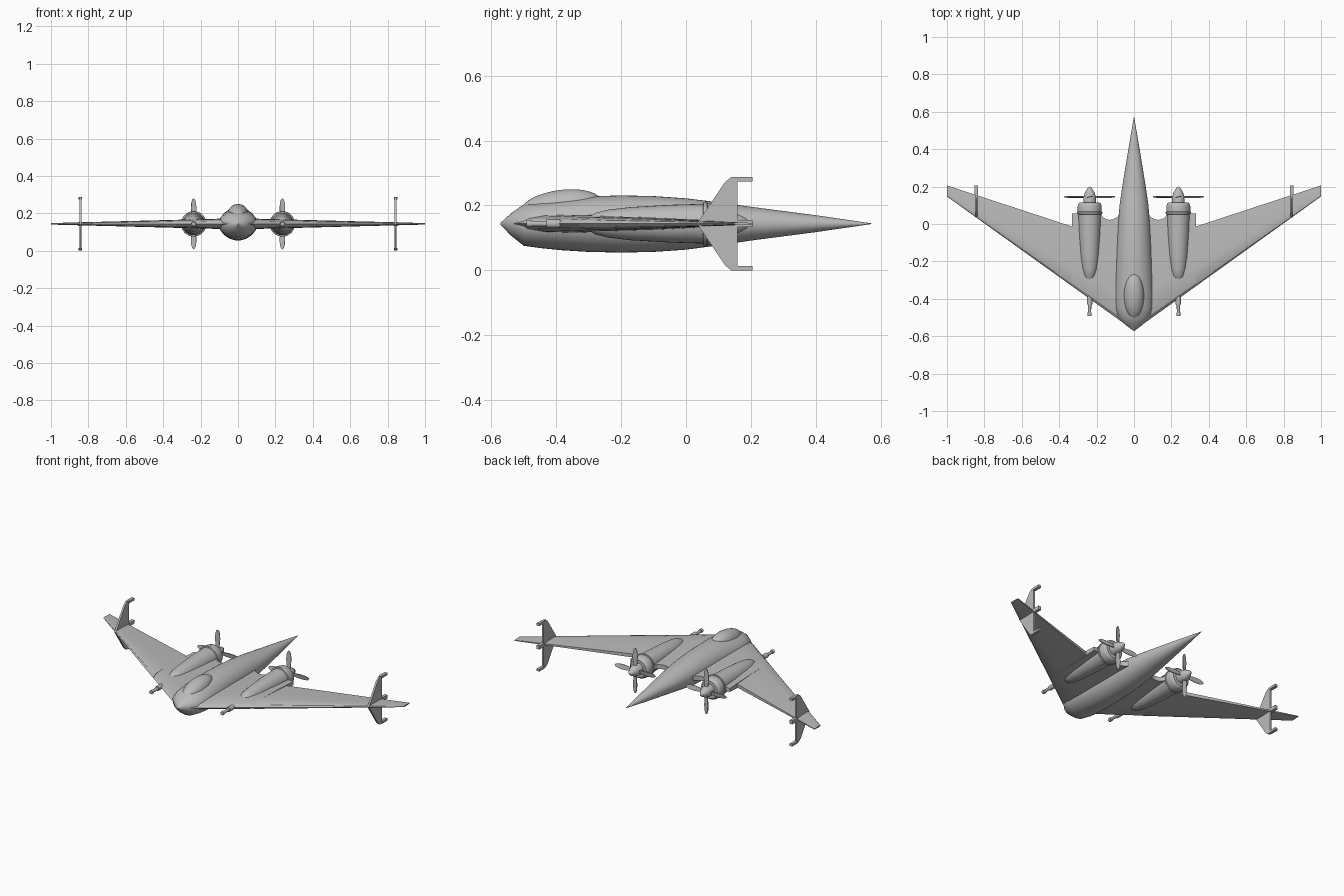
import bpy, bmesh, math
from mathutils import Vector, Matrix

if "Cube" in bpy.data.objects:
    bpy.data.objects.remove(bpy.data.objects["Cube"])

ZC = 0.144   # height of the wing plane

grey = bpy.data.materials.new("light grey")
grey.diffuse_color = (0.5, 0.5, 0.5, 1)
grey.use_nodes = True
grey.node_tree.nodes["Principled BSDF"].inputs["Base Color"].default_value = grey.diffuse_color


def finish(name, bm, angle=35):
    bmesh.ops.remove_doubles(bm, verts=bm.verts, dist=1e-5)
    bmesh.ops.recalc_face_normals(bm, faces=bm.faces)
    me = bpy.data.meshes.new(name)
    bm.to_mesh(me)
    bm.free()
    ob = bpy.data.objects.new(name, me)
    bpy.context.collection.objects.link(ob)
    me.materials.append(grey)
    bpy.ops.object.select_all(action='DESELECT')
    ob.select_set(True)
    bpy.context.view_layer.objects.active = ob
    bpy.ops.object.shade_smooth_by_angle(angle=math.radians(angle))
    return ob


def loft(name, rings, angle=35):
    bm = bmesh.new()
    vs = [[bm.verts.new(p) for p in r] for r in rings]
    n = len(rings[0])
    for a, b in zip(vs, vs[1:]):
        for i in range(n):
            j = (i + 1) % n
            bm.faces.new((a[i], a[j], b[j], b[i]))
    bm.faces.new(vs[0])
    bm.faces.new(vs[-1])
    return finish(name, bm, angle)


def lathe(name, x, profile, n=32):
    # profile of (y, radius) spun about a lengthwise axis
    return loft(name, [[(x + r * math.cos(k * math.tau / n), y, ZC + r * math.sin(k * math.tau / n))
                        for k in range(n)] for y, r in profile])


def plate(name, pts, thick, matrix):
    # flat outline in local XY, extruded evenly along local Z
    bm = bmesh.new()
    f = bm.faces.new([bm.verts.new((a, b, -thick / 2)) for a, b in pts])
    ext = bmesh.ops.extrude_face_region(bm, geom=[f])
    bmesh.ops.translate(bm, vec=(0, 0, thick), verts=[v for v in ext['geom'] if isinstance(v, bmesh.types.BMVert)])
    bm.transform(matrix)
    return finish(name, bm)


def box(name, centre, size):
    bm = bmesh.new()
    bmesh.ops.create_cube(bm, size=1)
    bm.transform(Matrix.Translation(centre) @ Matrix.Diagonal((*size, 1)))
    return finish(name, bm)


# fuselage: (y, half width, top, bottom)
secs = [(-0.572, 0.002, 0.146, 0.142), (-0.54, 0.045, 0.175, 0.108), (-0.50, 0.086, 0.203, 0.076),
        (-0.45, 0.101, 0.212, 0.069), (-0.38, 0.104, 0.222, 0.062), (-0.30, 0.101, 0.228, 0.057),
        (-0.2, 0.097, 0.231, 0.055), (-0.1, 0.092, 0.229, 0.057), (0, 0.086, 0.222, 0.064),
        (0.1, 0.077, 0.21, 0.077), (0.2, 0.063, 0.196, 0.092), (0.4, 0.03, 0.17, 0.118),
        (0.572, 0.001, 0.145, 0.143)]
rings = []
for y, w, top, bot in secs:
    ring = []
    for k in range(40):
        a = k * math.tau / 40
        h = top - ZC if math.sin(a) > 0 else ZC - bot
        ring.append((w * math.cos(a), y, ZC + h * math.sin(a)))
    rings.append(ring)
loft("fuselage", rings, 40)

# canopy bubble
bm = bmesh.new()
bmesh.ops.create_uvsphere(bm, u_segments=32, v_segments=20, radius=1)
for v in bm.verts:
    v.co = (v.co.x * 0.055, -0.385 + v.co.y * 0.124, 0.197 + v.co.z * 0.051 + v.co.y * 0.014)
finish("canopy", bm)


# wing cross-section: sharp front, full depth early, blunt rear
def wing_ring(x, rear, s):
    lead = -0.57 + 0.717 * x
    c = rear - lead
    t = 0.030 - 0.026 * x
    half = [(0.035, 0.55), (0.12, 0.9), (0.28, 1.0), (0.6, 0.85), (1.0, 0.5)]
    up = [(s * x, lead + c * f, ZC + t * h) for f, h in half]
    low = [(s * x, lead + c * f, ZC - t * h) for f, h in reversed(half)]
    return [(s * x, lead, ZC)] + up + low


blade_outline = [(0, -0.006), (0.04, -0.011), (0.08, -0.0145), (0.11, -0.013), (0.128, -0.008), (0.136, 0),
                 (0.128, 0.008), (0.11, 0.013), (0.08, 0.0145), (0.04, 0.011), (0, 0.006)]
half_fin = [(0.034, 0), (0.12, 0.128), (0.14, 0.144), (0.203, 0.144), (0.203, 0.13), (0.158, 0.13)]
fin_outline = half_fin + [(y, -z) for y, z in reversed(half_fin[1:])]

for s, side in ((-1, "left"), (1, "right")):
    # wings, with a scooped rear edge between body and engine
    inner = [(0, 0.05), (0.08, 0.05), (0.092, 0.035), (0.11, 0.026), (0.13, 0.022), (0.15, 0.026),
             (0.166, 0.036), (0.176, 0.055), (0.332, 0.056)]
    loft(side + "_inner_wing", [wing_ring(x, r, s) for x, r in inner], 25)
    loft(side + "_outer_wing", [wing_ring(0.332, -0.013, s), wing_ring(1.0, 0.206, s)], 25)

    # engine nacelle and cowl
    ex = s * 0.237
    lathe(side + "_nacelle", ex, [(-0.31, 0.012), (-0.28, 0.033), (-0.24, 0.043), (-0.17, 0.051), (-0.05, 0.058),
                                  (0.052, 0.061), (0.054, 0.067), (0.064, 0.068), (0.066, 0.064), (0.095, 0.064),
                                  (0.108, 0.06), (0.115, 0.052), (0.115, 0.02)])
    # propeller
    lathe(side + "_spinner", ex, [(0.108, 0.034), (0.145, 0.033), (0.165, 0.027), (0.182, 0.018),
                                  (0.194, 0.009), (0.2, 0.001)])
    for k in range(4):
        m = (Matrix.Translation((ex, 0.145, ZC)) @ Matrix.Rotation(k * math.pi / 2, 4, 'Y')
             @ Matrix.Rotation(math.radians(90 + 12), 4, 'X'))
        plate(side + "_propeller_blade", blade_outline, 0.005, m)

    # gun barrel
    lathe(side + "_gun", ex, [(-0.491, 0.007), (-0.491, 0.011), (-0.474, 0.011), (-0.474, 0.008), (-0.43, 0.009),
                              (-0.43, 0.014), (-0.39, 0.014), (-0.39, 0.011), (-0.33, 0.011)], 16)

    # tip fin with rear hooks
    m = Matrix(((0, 0, 1, s * 0.843), (1, 0, 0, 0), (0, 1, 0, ZC), (0, 0, 0, 1)))
    plate(side + "_fin", fin_outline, 0.011, m)
    for z, h in ((-0.137, 0.014), (0, 0.022), (0.137, 0.014)):
        box(side + "_fin_hook", (s * 0.843, 0.18, ZC + z), (0.018, 0.05, h))
